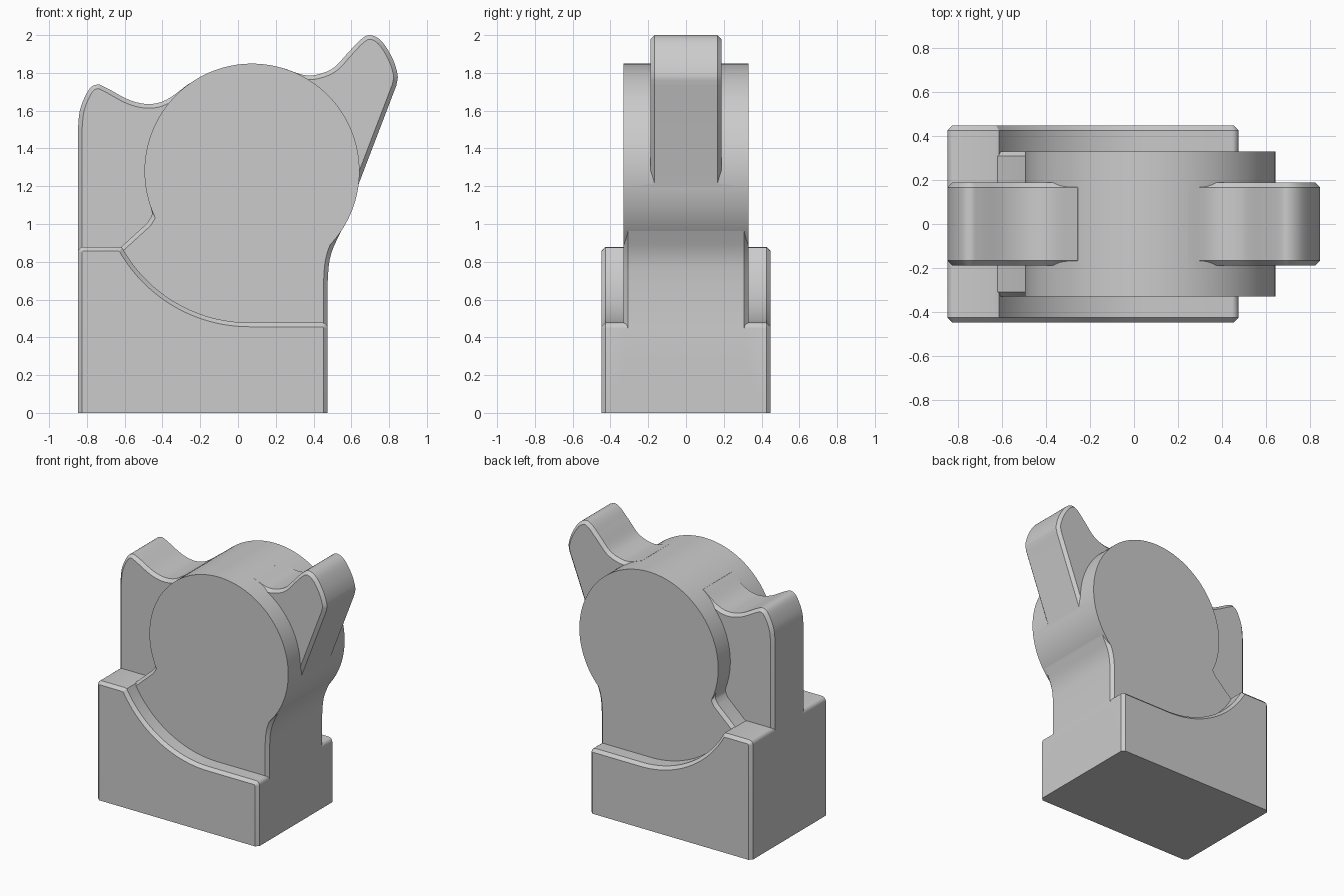
import bpy, bmesh
from math import cos, sin, radians
from mathutils import Vector

default = bpy.data.objects.get("Cube")
if default:
    bpy.data.objects.remove(default, do_unlink=True)

grey = bpy.data.materials.new("plain grey")
grey.use_nodes = True
COLOUR = (0.6, 0.6, 0.6, 1)
grey.diffuse_color = COLOUR
grey.node_tree.nodes["Principled BSDF"].inputs["Base Color"].default_value = COLOUR

CHAMFER = 0.022


def spline(points, steps=6):
    """Smooth curve through the given points."""
    p = [Vector(q) for q in points]
    p = [2 * p[0] - p[1]] + p + [2 * p[-1] - p[-2]]
    out = []
    for a, b, c, d in zip(p, p[1:], p[2:], p[3:]):
        for i in range(steps):
            t = i / steps
            out.append(b + (c - a) * t / 2 + (2 * a - 5 * b + 4 * c - d) * t**2 / 2
                       + (3 * b - a - 3 * c + d) * t**3 / 2)
    return out + [p[-2]]


def arc(cx, cz, radius, start, end, steps):
    """Points on a circle between two angles in degrees."""
    angles = [radians(start + (end - start) * i / steps) for i in range(steps + 1)]
    return [(cx + radius * cos(a), cz + radius * sin(a)) for a in angles]


def slab(name, profile, half, chamfer=0):
    """Extrude a side profile across y and chamfer both faces, but not the floor edge."""
    bm = bmesh.new()
    cap = bm.faces.new([bm.verts.new((x, -half, z)) for x, z in profile])
    grown = bmesh.ops.extrude_face_region(bm, geom=[cap])["geom"]
    bmesh.ops.translate(bm, vec=(0, 2 * half, 0),
                        verts=[g for g in grown if isinstance(g, bmesh.types.BMVert)])
    bmesh.ops.recalc_face_normals(bm, faces=bm.faces)
    if chamfer:
        rim = [e for e in bm.edges
               if abs(e.verts[0].co.y - e.verts[1].co.y) < half
               and max(v.co.z for v in e.verts) > 0.01]
        bmesh.ops.bevel(bm, geom=rim, offset=chamfer, segments=1,
                        affect='EDGES', clamp_overlap=False)
        bmesh.ops.recalc_face_normals(bm, faces=bm.faces)
    mesh = bpy.data.meshes.new(name)
    bm.to_mesh(mesh)
    bm.free()
    mesh.materials.append(grey)
    obj = bpy.data.objects.new(name, mesh)
    bpy.context.collection.objects.link(obj)
    return obj


# Base block with a scooped top and softened end corners
base_profile = [(-0.848, 0), (0.475, 0)]
base_profile += arc(0.445, 0.448, 0.03, 0, 90, 4)
base_profile += arc(0.06, 1.248, 0.77, 270, 209, 24)
base_profile += [(-0.635, 0.879)]
base_profile += arc(-0.818, 0.849, 0.03, 90, 180, 4)
body = slab("cradle_body", base_profile, 0.448, CHAMFER)

# Round drum, plain sharp rim
drum = slab("drum", arc(0.074, 1.28, 0.569, 0, 357, 119), 0.33)

# Neck joining the drum to the base
neck_profile = [(-0.65, 0.7), (-0.3, 0.3), (0.475, 0.3)]
neck_profile += spline([(0.475, 0.7), (0.482, 0.79), (0.5, 0.862),
                        (0.535, 0.94), (0.57, 1.01)])
neck_profile += [(0.4, 1.2), (-0.3, 1.2)]
neck_profile += spline([(-0.465, 1.1), (-0.456, 1.05), (-0.48, 1.005)], 4)
neck_profile += [(-0.65, 0.85)]
neck = slab("neck", neck_profile, 0.33, CHAMFER)

# Central fin: rear post, tucked under the drum, and front horn
fin_profile = [(-0.848, 0.7), (0.4, 0.7), (0.558, 1.0)]
horn = spline([(0.839, 1.735), (0.845, 1.79), (0.817, 1.878), (0.76, 1.968),
               (0.701, 2.0), (0.653, 1.979), (0.59, 1.915), (0.51, 1.83),
               (0.431, 1.794), (0.352, 1.788), (0.246, 1.823)])
post = spline([(-0.257, 1.745), (-0.373, 1.661), (-0.468, 1.635), (-0.574, 1.656),
               (-0.695, 1.72), (-0.745, 1.738), (-0.79, 1.71), (-0.835, 1.61),
               (-0.848, 1.5)])
fin_profile += horn + [(0.15, 1.75), (-0.17, 1.72)] + post
fin = slab("fin", fin_profile, 0.188, CHAMFER)

# Fuse the parts into one solid
bpy.context.view_layer.objects.active = body
for part in (neck, drum, fin):
    union = body.modifiers.new("join " + part.name, 'BOOLEAN')
    union.operation = 'UNION'
    union.solver = 'EXACT'
    union.object = part
    bpy.ops.object.modifier_apply(modifier=union.name)
    bpy.data.objects.remove(part, do_unlink=True)

bpy.ops.object.select_all(action='DESELECT')
body.select_set(True)
bpy.ops.object.shade_smooth_by_angle(angle=radians(30))
